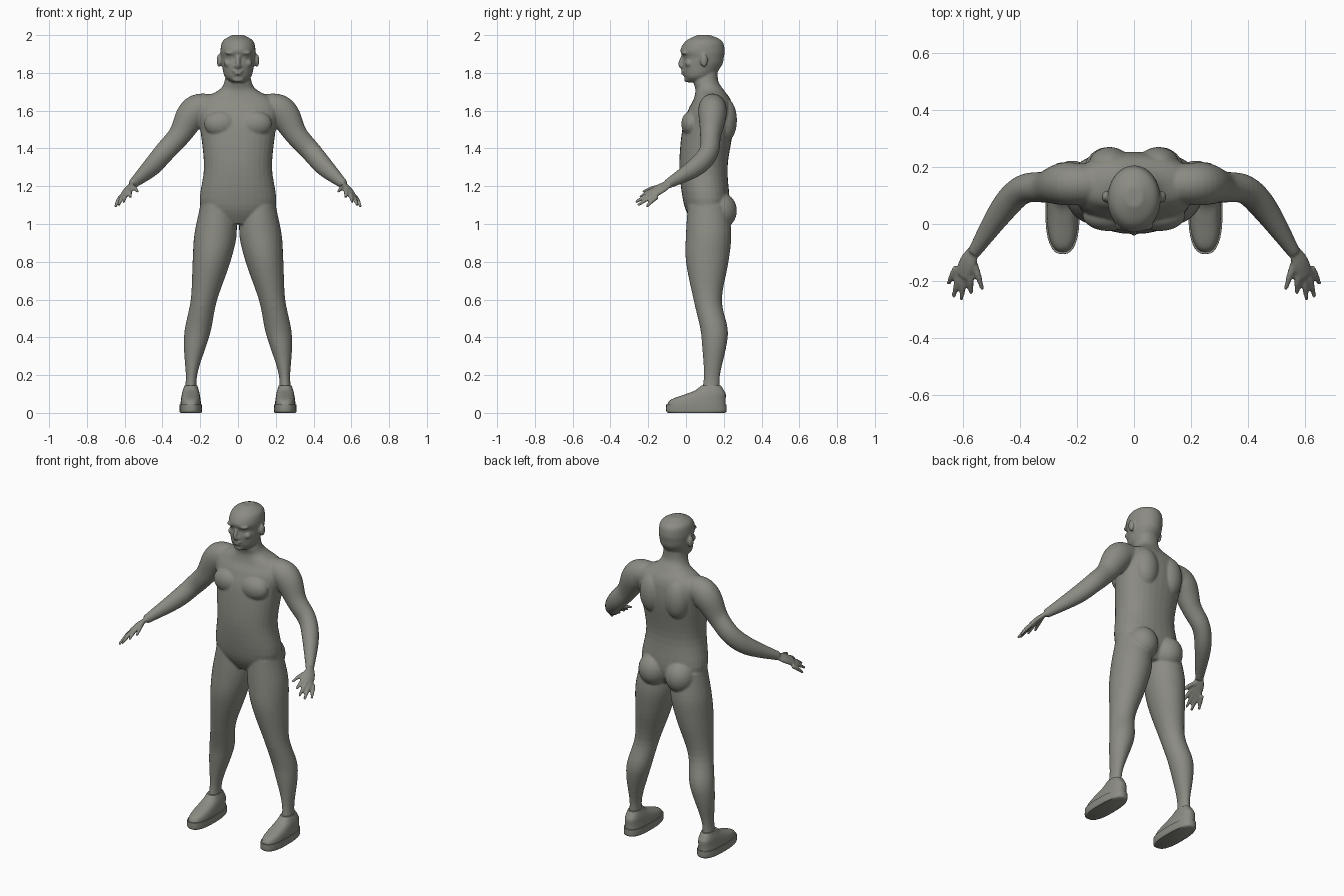
import bpy
import bmesh
from math import cos, sin, pi
from mathutils import Vector, Matrix

cube = bpy.data.objects.get("Cube")
if cube:
    bpy.data.objects.remove(cube)

colour = (.26, .26, .23, 1)
grey = bpy.data.materials.new("warm grey")
grey.use_nodes = True
grey.diffuse_color = colour
grey.node_tree.nodes["Principled BSDF"].inputs["Base Color"].default_value = colour


def smooth_rows(rows, steps=5):
    """Catmull-Rom interpolation through rows of numbers."""
    rows = [Vector(row) for row in rows]
    out = []
    for i in range(len(rows) - 1):
        before, start, end = rows[max(i - 1, 0)], rows[i], rows[i + 1]
        after = rows[min(i + 2, len(rows) - 1)]
        slope_in, slope_out = (end - before) / 2, (after - start) / 2
        for step in range(steps):
            t = step / steps
            ease = t * t * (3 - 2 * t)
            out.append(start.lerp(end, ease) + slope_in * t * (1 - t) ** 2
                       - slope_out * t * t * (1 - t))
    out.append(rows[-1])
    return out


def skin(bm, rings, power, sides=32):
    """Close a tube over rings of (centre, u axis, v axis)."""
    def bend(value):
        return abs(value) ** power * (1 if value >= 0 else -1)
    angles = [2 * pi * k / sides for k in range(sides)]
    loops = [[bm.verts.new(centre + u * bend(cos(a)) + v * bend(sin(a))) for a in angles]
             for centre, u, v in rings]
    for low, high in zip(loops, loops[1:]):
        for k in range(sides):
            bm.faces.new((low[k - 1], low[k], high[k], high[k - 1]))
    bm.faces.new(loops[0])
    bm.faces.new(loops[-1])


def stack(bm, rows, axis, power=1, side=1):
    """Level slices of (height, half width, front y, back y) around an x axis."""
    rings = []
    for z, half, front, back in smooth_rows(rows):
        centre = Vector((side * axis(z), (front + back) / 2, z))
        rings.append((centre, Vector((half, 0, 0)), Vector((0, (back - front) / 2, 0))))
    skin(bm, rings, power)


def tube(bm, rows, side=1, wide=(0, 0, 1), flat=1):
    """Limb along a path of (x, y, z, radius), flattened across its wide axis."""
    rows = smooth_rows(rows)
    points = [Vector((side * row[0], row[1], row[2])) for row in rows]
    wide = Vector((side * wide[0], wide[1], wide[2]))
    rings = []
    for i, point in enumerate(points):
        tangent = (points[min(i + 1, len(points) - 1)] - points[max(i - 1, 0)]).normalized()
        u = (wide - tangent * wide.dot(tangent)).normalized() * rows[i][3]
        rings.append((point, u, tangent.cross(u) * flat))
    skin(bm, rings, power=1)


def blob(bm, centre, radii, side=1):
    place = Matrix.Translation((side * centre[0], centre[1], centre[2]))
    bmesh.ops.create_icosphere(bm, subdivisions=3, radius=1,
                               matrix=place @ Matrix.Diagonal((*radii, 1)))


def finish(bm, name):
    bmesh.ops.recalc_face_normals(bm, faces=bm.faces)
    mesh = bpy.data.meshes.new(name)
    bm.to_mesh(mesh)
    bm.free()
    mesh.materials.append(grey)
    ob = bpy.data.objects.new(name, mesh)
    bpy.context.collection.objects.link(ob)
    for other in bpy.context.selected_objects:
        other.select_set(False)
    ob.select_set(True)
    bpy.context.view_layer.objects.active = ob
    return ob


def middle(z):
    return 0


def leg_axis(z):
    """Legs spread in a soft S from the hip down to the ankle."""
    t = z - .1
    return .25 - .14 * t * t * (3 - 2 * t)


def foot_axis(z):
    return .25


body = bmesh.new()

# Torso and neck
torso = [(1, .1, .04, .19), (1.1, .2, -.01, .23), (1.3, .18, -.035, .22),
         (1.5, .2, -.02, .25), (1.6, .22, .01, .25), (1.66, .19, .04, .235),
         (1.71, .1, .05, .2), (1.76, .07, .04, .17), (1.85, .06, .06, .17)]
stack(body, torso, middle, power=.9)

# Head
head = [(1.75, .03, .01, .07), (1.78, .07, -.01, .14), (1.84, .085, -.02, .19),
        (1.88, .09, -.015, .2), (1.92, .093, -.03, .205), (1.97, .08, 0, .19),
        (2, .03, .06, .13)]
stack(body, head, middle)

# Nose, lips and chin
nose = [(0, -.01, 1.9, .01), (0, -.03, 1.85, .012), (0, -.02, 1.83, .012)]
tube(body, nose, wide=(1, 0, 0))
centre_features = {
    "upper lip": ((0, -.015, 1.81), (.03, .01, .006)),
    "lower lip": ((0, -.015, 1.795), (.02, .01, .007)),
    "chin": ((0, .005, 1.765), (.03, .015, .015)),
}
for centre, radii in centre_features.values():
    blob(body, centre, radii)

# Features that appear on both sides: centre, then radii
paired_features = {
    "chest": ((.09, .03, 1.53), (.09, .055, .07)),
    "shoulder blade": ((.085, .205, 1.55), (.075, .065, .12)),
    "buttock": ((.09, .175, 1.07), (.09, .095, .1)),
    "knee": ((.19, .08, .58), (.035, .035, .05)),
    "brow": ((.035, -.005, 1.905), (.035, .02, .01)),
    "eye": ((.035, .005, 1.885), (.015, .015, .01)),
    "cheek": ((.05, .015, 1.85), (.025, .02, .02)),
    "nostril": ((.01, -.02, 1.835), (.01, .01, .01)),
    "ear": ((.1, .095, 1.865), (.013, .02, .035)),
}

leg = [(1.1, .09, .01, .22), (.95, .112, 0, .24), (.8, .1, 0, .225), (.6, .07, .04, .19),
       (.45, .07, .075, .22), (.36, .06, .085, .215), (.2, .03, .095, .18), (.1, .033, .08, .18)]
arm = [(.1, .14, 1.61, .07), (.2, .14, 1.61, .08), (.25, .14, 1.57, .08), (.31, .13, 1.47, .06),
       (.39, .12, 1.38, .055), (.46, .05, 1.3, .05), (.56, -.1, 1.21, .025)]
palm = [(.55, -.08, 1.22, .02), (.58, -.13, 1.19, .034), (.6, -.18, 1.16, .033)]

# Fingers fan out evenly from index to little finger, the middle ones reaching further
index_base, little_base = Vector((.575, -.16, 1.185)), Vector((.62, -.15, 1.145))
index_tip, little_tip = Vector((.57, -.245, 1.14)), Vector((.65, -.21, 1.09))
reach = Vector((.01, -.04, -.01))
fingers = [(index_base.lerp(little_base, k / 3),
            index_tip.lerp(little_tip, k / 3) + reach * sin(pi * k / 3)) for k in range(4)]
thumb = (Vector((.565, -.12, 1.2)), Vector((.53, -.23, 1.17)))

for side in (1, -1):
    stack(body, leg, leg_axis, side=side)
    tube(body, arm, side, flat=.92)
    tube(body, palm, side, wide=little_base - index_base, flat=.45)
    for base, tip in fingers + [thumb]:
        knuckle = base.lerp(tip, .5) + Vector((0, 0, .005))
        tube(body, [(*base, .012), (*knuckle, .012), (*tip, .007)], side)
    for centre, radii in paired_features.values():
        blob(body, centre, radii, side)

# Fuse the parts into one continuous skin
ob = finish(body, "body")
fuse = ob.modifiers.new("fuse", "REMESH")
fuse.mode = "VOXEL"
fuse.voxel_size = .006
fuse.use_smooth_shade = True
relax = ob.modifiers.new("relax", "SMOOTH")
relax.factor = .5
relax.iterations = 5

# Shoes
sole = [(0, .055, -.095, .205), (.01, .06, -.105, .215), (.045, .06, -.105, .215)]
shoe = [(.04, .055, -.1, .21), (.07, .052, -.08, .21), (.1, .047, 0, .21),
        (.12, .042, .05, .2), (.145, .034, .08, .185)]
for label, side in (("left", 1), ("right", -1)):
    for part, rows in (("sole", sole), ("shoe", shoe)):
        bm = bmesh.new()
        stack(bm, rows, foot_axis, power=.78, side=side)
        finish(bm, label + "_" + part)
        bpy.ops.object.shade_smooth_by_angle(angle=.7)
